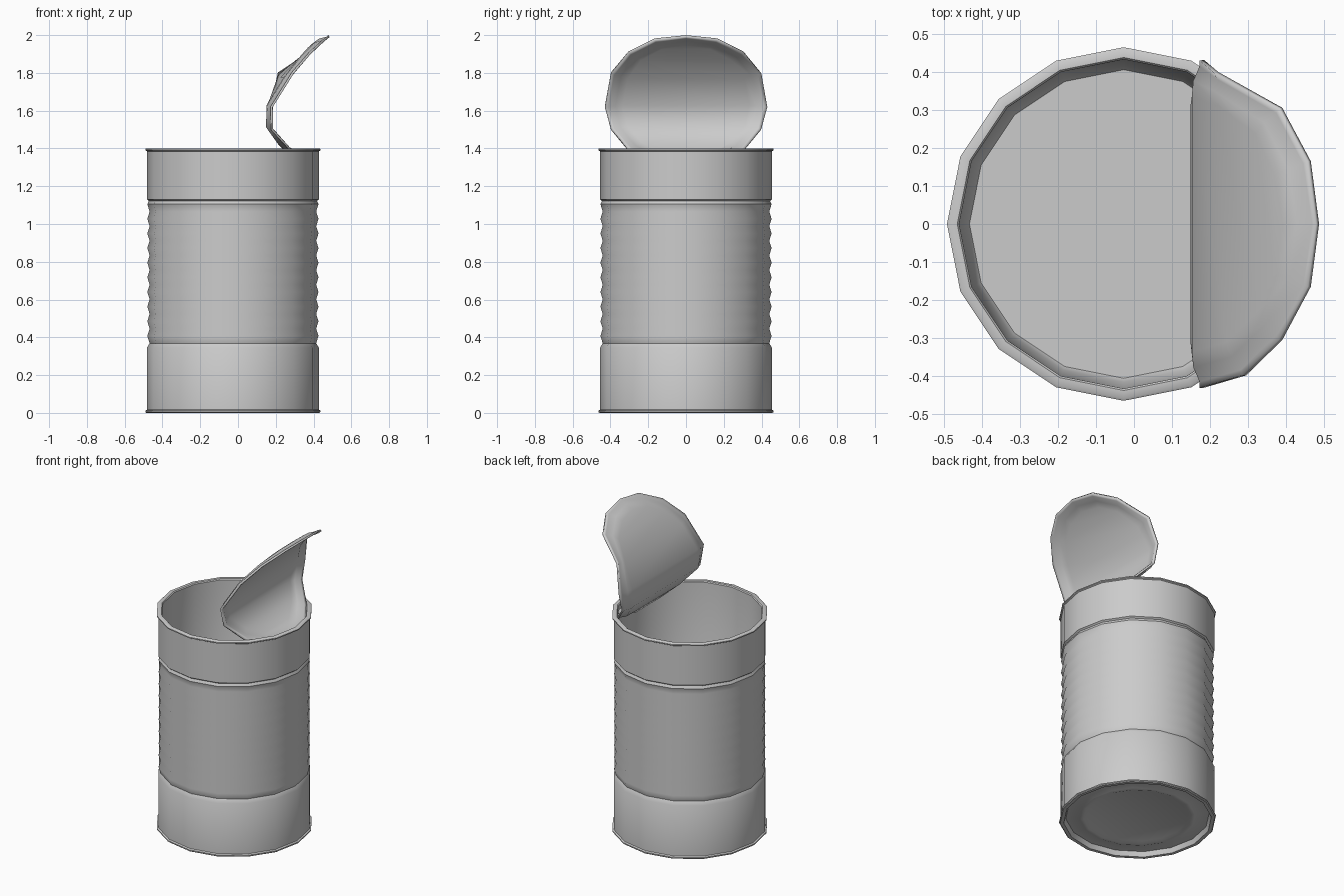
import bpy, bmesh, math
from math import sin, cos, pi

if "Cube" in bpy.data.objects:
    bpy.data.objects.remove(bpy.data.objects["Cube"])

SIDES = 16
CX = -0.027  # can axis; the lid overhangs on +x


def make_object(name, bm, angle=35):
    bmesh.ops.recalc_face_normals(bm, faces=bm.faces)
    me = bpy.data.meshes.new(name)
    bm.to_mesh(me)
    bm.free()
    ob = bpy.data.objects.new(name, me)
    bpy.context.collection.objects.link(ob)
    bpy.ops.object.select_all(action='DESELECT')
    ob.select_set(True)
    bpy.context.view_layer.objects.active = ob
    bpy.ops.object.shade_smooth_by_angle(angle=math.radians(angle))
    return ob


def lathe(name, profile):
    bm = bmesh.new()
    rings = []
    for r, z in profile:
        if r == 0:
            rings.append([bm.verts.new((CX, 0, z))] * SIDES)
        else:
            rings.append([bm.verts.new((CX + r * cos(2 * pi * i / SIDES),
                                        r * sin(2 * pi * i / SIDES), z))
                          for i in range(SIDES)])
    for a, b in zip(rings, rings[1:]):
        for i in range(SIDES):
            j = (i + 1) % SIDES
            bm.faces.new(list(dict.fromkeys((a[i], a[j], b[j], b[i]))))
    return make_object(name, bm)


# Can body: underside, bottom rim, ribbed wall, top rim, inner wall, floor
profile = [(0, .03), (.30, .03), (.32, .022), (.34, .022), (.36, .03), (.425, .03),
           (.437, 0), (.458, 0), (.464, .005), (.464, .012), (.455, .017), (.455, .345)]
ribs = []
for i in range(10):
    z = 1.105 - i * 0.0775
    ribs += [(.453, z), (.441, z - .039)]
profile += ribs[::-1]
profile += [(.445, 1.122), (.455, 1.13), (.455, 1.385), (.464, 1.39), (.464, 1.397),
            (.458, 1.401), (.437, 1.401), (.432, 1.395), (.415, .06), (.405, .045), (0, .045)]
lathe("can_body", profile)

# Peeled lid: a stepped disc bent along a side-view path of (distance, x, z)
PATH = [(-.43, .405, 1.35), (-.304, .28, 1.39), (-.165, .18, 1.50), (-.08, .168, 1.55),
        (0, .178, 1.62), (.165, .29, 1.80), (.304, .385, 1.91), (.397, .46, 1.978),
        (.43, .482, 1.995)]


def path_at(s):
    for (s0, x0, z0), (s1, x1, z1) in zip(PATH, PATH[1:]):
        if s <= s1 or s1 == PATH[-1][0]:
            t = (s - s0) / (s1 - s0)
            return x0 + t * (x1 - x0), z0 + t * (z1 - z0)


def bend(s, y, depth):
    x, z = path_at(s)
    xa, za = path_at(max(s - .06, -.43))
    xb, zb = path_at(min(s + .06, .43))
    length = math.hypot(xb - xa, zb - za)
    x -= depth * (zb - za) / length
    z += depth * (xb - xa) / length
    # dent on one side of the edge
    d = math.hypot(s - .165, y - .40)
    x -= .075 * max(0, 1 - d / .13)
    return x, y, z


bm = bmesh.new()
rings = []
for r, depth in [(.43, 0), (.413, 0), (.375, .018), (.335, .022)]:
    rings.append([bm.verts.new(bend(r * sin(2 * pi * i / SIDES - pi / 2),
                                    r * cos(2 * pi * i / SIDES - pi / 2), depth))
                  for i in range(SIDES)])
for a, b in zip(rings, rings[1:]):
    for i in range(SIDES):
        j = (i + 1) % SIDES
        bm.faces.new((a[i], a[j], b[j], b[i]))
# straight-folded panel, strips running across the lid
p = rings[-1]
for i in range(SIDES // 2):
    quad = (p[i], p[i + 1], p[(SIDES - i - 1) % SIDES], p[(SIDES - i) % SIDES])
    bm.faces.new(list(dict.fromkeys(quad)))
lid = make_object("peeled_lid", bm, 40)
mod = lid.modifiers.new("thickness", 'SOLIDIFY')
mod.thickness = 0.012
mod.offset = 0
